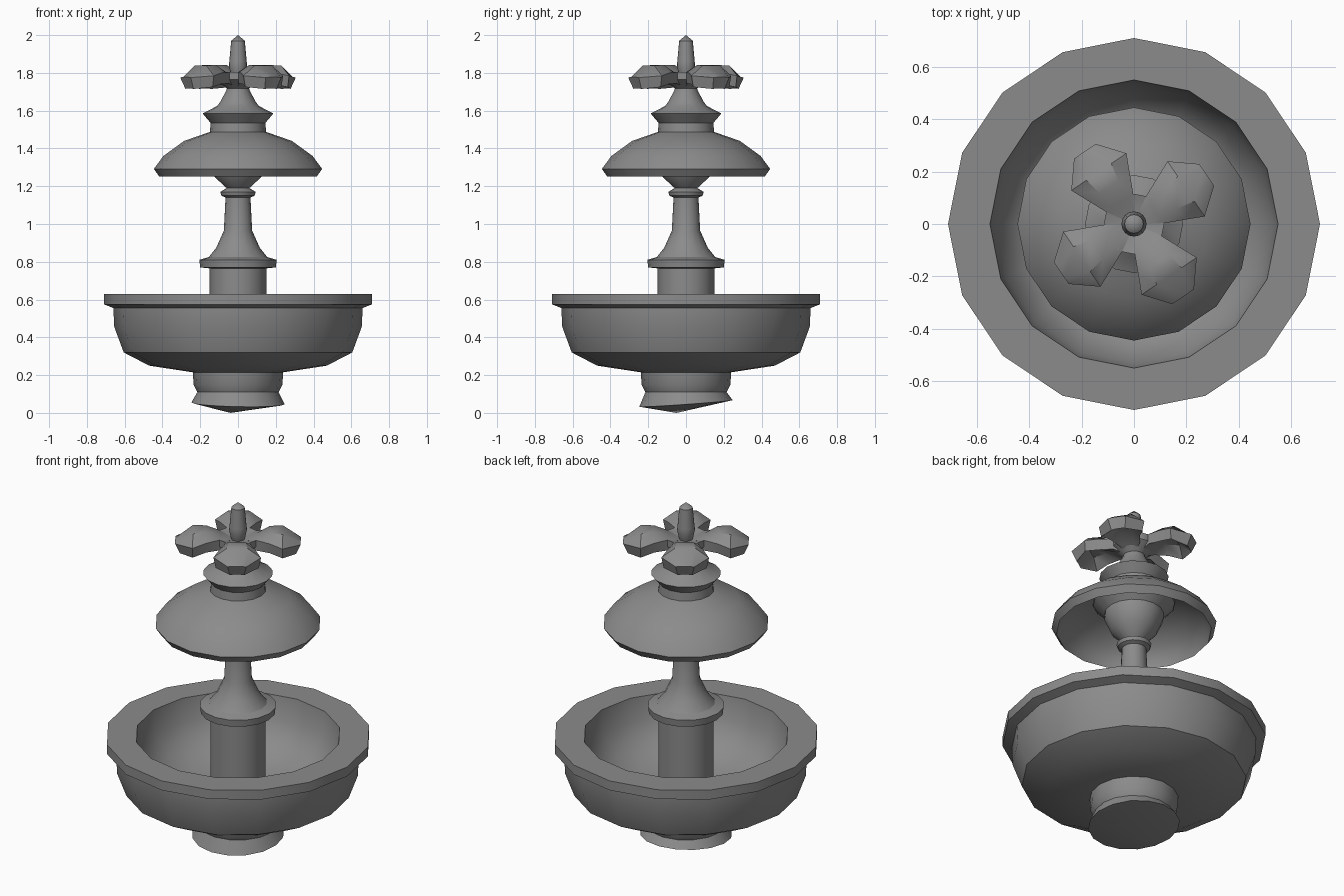
import bpy, bmesh, math
from mathutils import Matrix

if "Cube" in bpy.data.objects:
    bpy.data.objects.remove(bpy.data.objects["Cube"])

SIDES = 16
stone = bpy.data.materials.new("grey_stone")
stone.diffuse_color = (0.26, 0.26, 0.26, 1)
stone.use_nodes = True
stone.node_tree.nodes["Principled BSDF"].inputs["Base Color"].default_value = stone.diffuse_color


def finish(name, bm):
    bmesh.ops.recalc_face_normals(bm, faces=bm.faces[:])
    me = bpy.data.meshes.new(name)
    bm.to_mesh(me)
    bm.free()
    me.materials.append(stone)
    ob = bpy.data.objects.new(name, me)
    bpy.context.collection.objects.link(ob)
    bpy.ops.object.select_all(action='DESELECT')
    ob.select_set(True)
    bpy.context.view_layer.objects.active = ob
    bpy.ops.object.shade_smooth_by_angle(angle=math.radians(32))
    return ob


def lathe(name, profile, move=None):
    """Turn (radius, height) points about z; radius 0 gives a pole."""
    bm = bmesh.new()
    rings = []
    for r, z in profile:
        n = SIDES if r > 0 else 1
        rings.append([bm.verts.new((r * math.cos(2 * math.pi * i / SIDES),
                                    r * math.sin(2 * math.pi * i / SIDES), z))
                      for i in range(n)])
    for a, b in zip(rings, rings[1:]):
        for i in range(SIDES):
            j = (i + 1) % SIDES
            quad = [a[i % len(a)], a[j % len(a)], b[j % len(b)], b[i % len(b)]]
            bm.faces.new(list(dict.fromkeys(quad)))
    if move:
        for v in bm.verts:
            move(v.co)
    return finish(name, bm)


# foot with uneven, pointed underside
def uneven(co):
    if co.z == 0:
        co.x, co.y = -0.04, -0.05
    elif co.z < 0.08:
        co.z += 0.07 * co.y - 0.02 * co.x

lathe("foot", [(0, 0), (0.247, 0.05), (0.215, 0.11), (0.235, 0.15),
               (0.24, 0.23)], uneven)

# lower basin with thick rim
lathe("lower_basin", [(0, 0.215), (0.24, 0.215), (0.47, 0.25), (0.605, 0.32),
                      (0.655, 0.455), (0.66, 0.555), (0.71, 0.575), (0.71, 0.63),
                      (0.55, 0.63), (0.53, 0.5), (0.45, 0.38), (0.3, 0.31), (0, 0.29)])

# column, collar and tapered stem
lathe("column", [(0.15, 0.28), (0.15, 0.765), (0.2, 0.77), (0.205, 0.81),
                 (0.155, 0.825), (0.115, 0.875), (0.075, 0.965), (0.066, 1.14),
                 (0.088, 1.15), (0.094, 1.17), (0.06, 1.19), (0.125, 1.25),
                 (0.16, 1.33), (0.16, 1.36), (0.22, 1.42), (0.22, 1.46)])

# upper dome, hollow below
lathe("upper_dome", [(0.2, 1.44), (0.28, 1.415), (0.37, 1.35), (0.41, 1.29),
                     (0.418, 1.252), (0.445, 1.292), (0.395, 1.36), (0.285, 1.44),
                     (0.15, 1.487)])

# collar and neck above the dome
lathe("upper_neck", [(0.15, 1.475), (0.145, 1.535), (0.187, 1.585), (0.11, 1.625),
                     (0.095, 1.645), (0.06, 1.71), (0.055, 1.76)])

# flower hub
lathe("flower_hub", [(0, 1.785), (0.05, 1.785), (0.115, 1.805), (0.115, 1.765),
                     (0.05, 1.71), (0, 1.71)])

# finial
lathe("finial", [(0.03, 1.77), (0.04, 1.80), (0.048, 1.84), (0.046, 1.86),
                 (0.036, 1.97), (0, 2.0)])

# four petals: rows of (distance, half width, top middle, top edge)
rows = [(0.04, 0.027, 1.785, 1.785), (0.097, 0.062, 1.805, 1.805),
        (0.17, 0.095, 1.842, 1.80), (0.24, 0.127, 1.838, 1.785),
        (0.335, 0.05, 1.778, 1.775)]
for k in range(4):
    bm = bmesh.new()
    tops, bots = [], []
    for n, (u, w, zm, ze) in enumerate(rows):
        inset = 0.025 if n == 4 else 0
        w2 = w - (0.012 if n > 1 else 0)
        tops.append([bm.verts.new((u, s * w, zm if abs(s) < 1 else ze))
                     for s in (-1, -0.45, 0.45, 1)])
        bots.append([bm.verts.new((u - inset, s * w2, (zm if abs(s) < 1 else ze) - 0.06))
                     for s in (-1, -0.45, 0.45, 1)])
    for n in range(4):
        for i in range(3):
            for g in (tops, bots):
                bm.faces.new((g[n][i], g[n][i + 1], g[n + 1][i + 1], g[n + 1][i]))
        for i in (0, 3):
            bm.faces.new((tops[n][i], tops[n + 1][i], bots[n + 1][i], bots[n][i]))
    for n in (0, 4):
        for i in range(3):
            bm.faces.new((tops[n][i], tops[n][i + 1], bots[n][i + 1], bots[n][i]))
    bm.transform(Matrix.Rotation(math.radians(34 + 90 * k), 4, 'Z'))
    finish("petal_%d" % (k + 1), bm)
